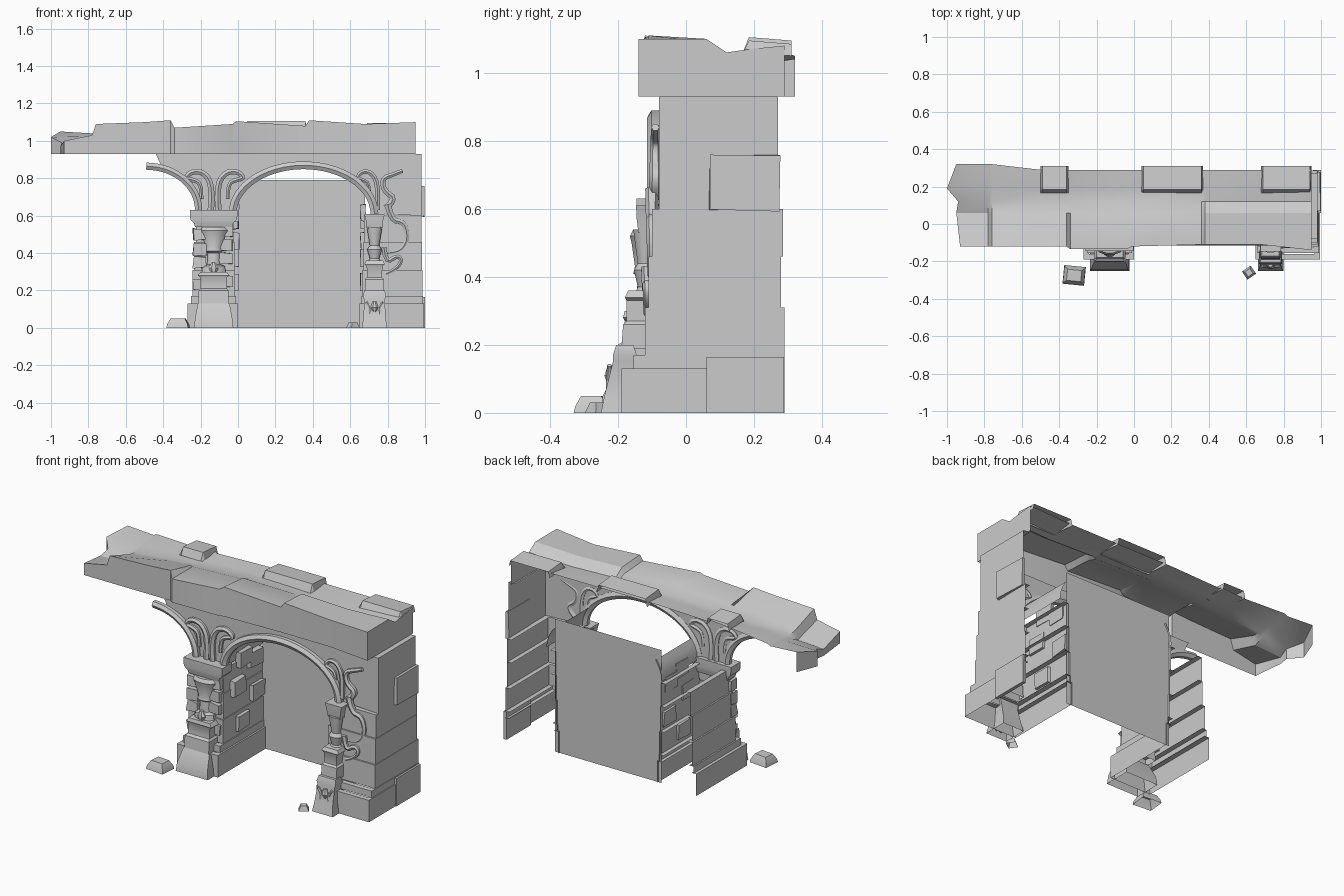
import bpy, bmesh, math, random
from mathutils import Vector

random.seed(4)
cube = bpy.data.objects.get("Cube")
if cube:
    bpy.data.objects.remove(cube, do_unlink=True)

stone = bpy.data.materials.new("pale_grey_stone")
stone.use_nodes = True
stone.diffuse_color = (0.6, 0.6, 0.6, 1)
stone.node_tree.nodes["Principled BSDF"].inputs["Base Color"].default_value = (0.6, 0.6, 0.6, 1)


def finish(name, mesh, angle=35):
    mesh.materials.clear()
    mesh.materials.append(stone)
    mesh.shade_smooth()
    mesh.set_sharp_from_angle(angle=math.radians(angle))
    ob = bpy.data.objects.new(name, mesh)
    bpy.context.collection.objects.link(ob)
    return ob


def from_bmesh(name, bm, recalc=False, angle=35):
    if recalc:
        bmesh.ops.recalc_face_normals(bm, faces=bm.faces)
    mesh = bpy.data.meshes.new(name)
    bm.to_mesh(mesh)
    bm.free()
    return finish(name, mesh, angle)


def sheet(name, rows, angle=35):
    """Open surface through rows of points."""
    bm = bmesh.new()
    grid = [[bm.verts.new(p) for p in row] for row in rows]
    for a, b in zip(grid, grid[1:]):
        for i in range(len(a) - 1):
            bm.faces.new((a[i], a[i + 1], b[i + 1], b[i]))
    return from_bmesh(name, bm, angle=angle)


def flat(name, points):
    """Flat panel from an outline."""
    bm = bmesh.new()
    face = bm.faces.new([bm.verts.new(p) for p in points])
    face.normal_update()
    bmesh.ops.triangulate(bm, faces=[face])
    return from_bmesh(name, bm)


def stack(name, cx, cy, rings, sides=4):
    """Column of rings (z, half width, half depth), open underneath."""
    bm = bmesh.new()
    grow = 1 / math.cos(math.pi / sides)
    loops = []
    for z, rx, ry in rings:
        turn = [math.tau * (i + 0.5) / sides for i in range(sides)]
        loops.append([bm.verts.new((cx + rx * grow * math.cos(t), cy + ry * grow * math.sin(t), z))
                      for t in turn])
    for a, b in zip(loops, loops[1:]):
        for i in range(sides):
            j = (i + 1) % sides
            bm.faces.new((a[i], a[j], b[j], b[i]))
    bm.faces.new(loops[-1])
    return from_bmesh(name, bm, True)


def block(name, x, y, z, chip=0.0):
    """Box between pairs of limits, with slightly chipped corners."""
    bm = bmesh.new()
    bmesh.ops.create_cube(bm, size=1)
    for v in bm.verts:
        v.co = [lim[0] + (c + 0.5) * (lim[1] - lim[0]) for c, lim in zip(v.co, (x, y, z))]
        v.co += Vector([random.uniform(-chip, chip) for _ in range(3)])
    return from_bmesh(name, bm)


def tube(name, points, radius, y, taper=False):
    """Rounded moulding along x, z points."""
    curve = bpy.data.curves.new(name, "CURVE")
    curve.dimensions = "3D"
    curve.bevel_depth = radius
    curve.bevel_resolution = 1
    curve.use_fill_caps = True
    spline = curve.splines.new("NURBS")
    spline.points.add(len(points) - 1)
    spline.use_endpoint_u = True
    spline.order_u = 3
    spline.resolution_u = 3
    for i, (p, (x, z)) in enumerate(zip(spline.points, points)):
        p.co = (x, y, z, 1)
        p.radius = 1 - 0.5 * i / len(points) if taper else 1
    temp = bpy.data.objects.new(name + "_path", curve)
    mesh = bpy.data.meshes.new_from_object(temp)
    bpy.data.objects.remove(temp)
    return finish(name, mesh, 50)


def course(name, path, z0, z1, inset=0.03):
    """One masonry layer: an upright strip along path with a ledge on top."""
    shifts = ((1, 0), (1, 1), (-1, 1), (-1, 0))
    rows = [[(x, y, z0) for x, y in path], [(x, y, z1) for x, y in path],
            [(x + sx * inset, y + sy * inset, z1) for (x, y), (sx, sy) in zip(path, shifts)]]
    sheet(name, rows, 20)


def ellipse(cx, cz, a, b, start, end, n=20):
    angles = [math.radians(start + (end - start) * i / n) for i in range(n + 1)]
    return [(cx + a * math.cos(t), cz + b * math.sin(t)) for t in angles]


BACK, WALL, TOP = 0.27, -0.08, 0.93

# Arches and the wall above them
main_arch = ellipse(0.35, 0.61, 0.38, 0.26, 180, 0)
half_arch = ellipse(-0.49, 0.63, 0.28, 0.235, 90, 0, 10)
tube("main_arch_moulding", main_arch, 0.024, WALL - 0.01)
tube("broken_arch_moulding", half_arch, 0.022, WALL - 0.01)
outline = half_arch[2:] + main_arch + [(0.98, 0.6), (0.98, TOP), (-0.44, TOP)]
flat("spandrel_wall", [(x, WALL, z) for x, z in outline])

# Back panel and the lower flanks of the arch soffit
flat("back_panel", [(x, BACK - 0.01, z) for x, z in ((-0.02, 0), (-0.02, 0.79), (0.68, 0.79), (0.68, 0))])
low = [p for p in main_arch if p[1] < 0.76]
for side, pts in (("left", [p for p in low if p[0] < 0.3]), ("right", [p for p in low if p[0] > 0.3])):
    sheet(side + "_soffit", [[(x, y, z) for x, z in pts] for y in (WALL, BACK)])

# Masonry layers: bottom, top, front y, jamb shift, back y
layers = [(0, 0.13, -0.19, 0, 0.29), (0.13, 0.17, -0.155, 0.01, 0.29), (0.17, 0.31, -0.12, 0.015, 0.29),
          (0.31, 0.46, -0.11, 0.02, 0.28), (0.46, 0.6, -0.1, 0.025, 0.285)]
for i, (z0, z1, front, shift, back) in enumerate(layers):
    outer = 0.995 - shift * 0.6
    jamb = 0.65 + shift
    course(f"right_pier_layer_{i}", [(jamb, BACK), (jamb, front), (outer, front), (outer, back)], z0, z1)
    left = -0.27 + shift * 1.8
    course(f"left_pier_layer_{i}", [(left, back), (left, front), (-shift, front), (-shift, BACK)], z0, z1)
sheet("right_upper_side", [[(x, y, z) for y in (WALL, BACK)]
                           for x, z in ((0.98, 0.6), (0.98, 0.72), (0.98, TOP), (0.94, TOP))])

# Projecting stones
block("side_corner_stone", (0.98, 1.0), (0.06, 0.288), (0, 0.165))
block("side_upper_stone", (0.975, 0.995), (0.07, 0.275), (0.595, 0.76), 0.004)
for i, (y, z) in enumerate([(0.0, 0.2), (0.14, 0.33), (-0.04, 0.42), (0.12, 0.53), (0.02, 0.57)]):
    block(f"left_jamb_stone_{i}", (-0.03, 0.004), (y, y + 0.11), (z, z + 0.09), 0.004)
    block(f"right_jamb_stone_{i}", (0.655, 0.68), (y, y + 0.11), (z, z + 0.09), 0.004)
for i, z in enumerate((0.2, 0.32, 0.39, 0.47)):
    block(f"left_front_stone_{i}", (-0.24, -0.17), (-0.14, -0.08), (z, z + 0.06), 0.005)
    block(f"left_inner_stone_{i}", (-0.1, -0.03), (-0.135, -0.08), (z + 0.02, z + 0.08), 0.005)

# Left column: plinth, block, baluster, capital
cx, cy = -0.13, -0.12
stack("left_plinth", cx, -0.17, [(0, 0.105, 0.08), (0.05, 0.1, 0.075), (0.13, 0.085, 0.035)])
stack("left_plinth_block", cx, -0.14, [(0.13, 0.08, 0.065), (0.2, 0.08, 0.06), (0.21, 0.07, 0.045),
                                       (0.27, 0.07, 0.04), (0.28, 0.085, 0.045), (0.3, 0.07, 0.04)])
stack("left_baluster", cx, cy, [(0.29, 0.065, 0.045), (0.33, 0.06, 0.04), (0.34, 0.035, 0.025),
                                (0.4, 0.032, 0.022), (0.41, 0.045, 0.035), (0.43, 0.04, 0.03),
                                (0.5, 0.065, 0.04), (0.52, 0.075, 0.045), (0.54, 0.06, 0.035)], 12)
stack("left_capital", cx, -0.1, [(0.54, 0.05, 0.02), (0.54, 0.1, 0.035), (0.56, 0.105, 0.04),
                                 (0.58, 0.125, 0.045), (0.63, 0.128, 0.045)])
stack("left_boss", cx, -0.155, [(0.29, 0.012, 0.012), (0.32, 0.028, 0.02), (0.35, 0.01, 0.01)], 8)

# Right column
cx = 0.73
stack("right_plinth", cx, -0.18, [(0, 0.068, 0.07), (0.05, 0.06, 0.06), (0.15, 0.055, 0.035),
                                  (0.17, 0.062, 0.035), (0.2, 0.055, 0.025)])
stack("right_plinth_block", cx, -0.14, [(0.19, 0.05, 0.05), (0.26, 0.05, 0.045), (0.27, 0.04, 0.035),
                                        (0.33, 0.042, 0.035), (0.34, 0.055, 0.04), (0.36, 0.045, 0.03)])
stack("right_baluster", cx, cy, [(0.34, 0.045, 0.035), (0.37, 0.025, 0.022), (0.42, 0.04, 0.033),
                                 (0.44, 0.025, 0.022), (0.5, 0.035, 0.03), (0.54, 0.042, 0.035)], 12)
stack("right_capital", cx, -0.105, [(0.53, 0.02, 0.02), (0.53, 0.04, 0.035), (0.57, 0.045, 0.04),
                                    (0.61, 0.055, 0.042)])

# Carved relief on the right plinth
for sign in (-1, 1):
    tube("plinth_relief", [(cx + sign * x, z) for x, z in
                           [(0.01, 0.03), (0.03, 0.07), (0.02, 0.11), (0.045, 0.14)]], 0.012, -0.225, True)
stack("plinth_boss", cx, -0.22, [(0.08, 0.01, 0.01), (0.11, 0.022, 0.02), (0.14, 0.01, 0.01)], 8)

# Leaf scrolls beside the capitals
leaf = [(0.02, 0.63), (0.01, 0.75), (0.05, 0.83), (0.12, 0.84), (0.16, 0.8), (0.11, 0.79), (0.07, 0.77), (0.07, 0.69)]
for sign in (-1, 1):
    tube("capital_leaf", [(-0.125 + sign * x, z) for x, z in leaf], 0.02, WALL - 0.005, True)
tube("right_leaf", [(cx + 0.03 - x * 0.8, z) for x, z in leaf], 0.016, WALL - 0.005, True)
tube("upper_vine", [(0.79, 0.64), (0.85, 0.69), (0.78, 0.73), (0.77, 0.8), (0.83, 0.82), (0.88, 0.84)],
     0.02, WALL - 0.01, True)
tube("middle_vine", [(0.8, 0.66), (0.82, 0.57), (0.89, 0.57), (0.91, 0.47), (0.86, 0.4), (0.79, 0.4)],
     0.02, WALL - 0.02, True)
tube("lower_vine", [(0.78, 0.43), (0.79, 0.34), (0.85, 0.39), (0.88, 0.36), (0.84, 0.31), (0.79, 0.29)],
     0.016, -0.115, True)

# Weathered beam: x, front y, then heights of front, middle, groove and back
stations = [(-0.95, -0.12, 1.0, 0.97, 0.99, 1.05), (-0.78, -0.12, 1.03, 0.98, 1.01, 1.04),
            (-0.76, -0.12, 1.09, 1.03, 1.02, 1.05), (-0.5, -0.12, 1.1, 1.06, 1.04, 1.06),
            (-0.36, -0.12, 1.11, 1.07, 1.05, 1.07), (-0.34, -0.135, 1.07, 1.07, 1.05, 1.06),
            (-0.03, -0.13, 1.09, 1.08, 1.06, 1.07), (-0.01, -0.12, 1.105, 1.09, 1.06, 1.07),
            (0.36, -0.11, 1.08, 1.07, 1.05, 1.07), (0.38, -0.11, 1.11, 1.1, 1.06, 1.07),
            (0.68, -0.11, 1.09, 1.09, 1.05, 1.07), (0.95, -0.14, 1.1, 1.1, 1.06, 1.08)]
rows = []
for i, (x, yf, zf, zm, zd, zb) in enumerate(stations):
    ragged = 0.05 if i == 0 else 0
    yb = 0.32 if x < -0.6 else 0.29
    rows.append([(x + ragged * 0.4, yf, TOP), (x + ragged * 0.4, yf, zf), (x, 0.06, zm),
                 (x + ragged * 0.2, 0.12, zd), (x - ragged, 0.19, (zd + zb) / 2), (x, yb, zb)])
sheet("beam_shell", rows, 30)
for name, row in (("broken_beam_end", rows[0]), ("right_beam_end", rows[-1])):
    sheet(name, [row[1:], [(x, y, TOP) for x, y, z in row[1:]]])

# Thin raised cap stones along the back of the beam
for i, (x0, x1, z1) in enumerate([(0.68, 0.95, 1.095), (0.04, 0.37, 1.105), (-0.5, -0.35, 1.1)]):
    ends = [(x0, 1.06), (x0 + 0.01, z1), (x1 - 0.01, z1), (x1, 1.06)]
    sheet(f"beam_cap_stone_{i}", [[(x, 0.165, 1.055), (x, 0.185, z), (x, 0.31, z - 0.01)] for x, z in ends], 20)

# Fallen rubble
large = stack("large_rubble", 0, 0, [(0, 0.058, 0.05), (0.02, 0.055, 0.045), (0.05, 0.038, 0.03)])
small = stack("small_rubble", 0, 0, [(0, 0.028, 0.026), (0.03, 0.016, 0.016)])
for ob, x, y, turn in ((large, -0.32, -0.275, -0.1), (small, 0.615, -0.26, 0.6)):
    ob.location = (x, y, 0)
    ob.rotation_euler.z = turn
